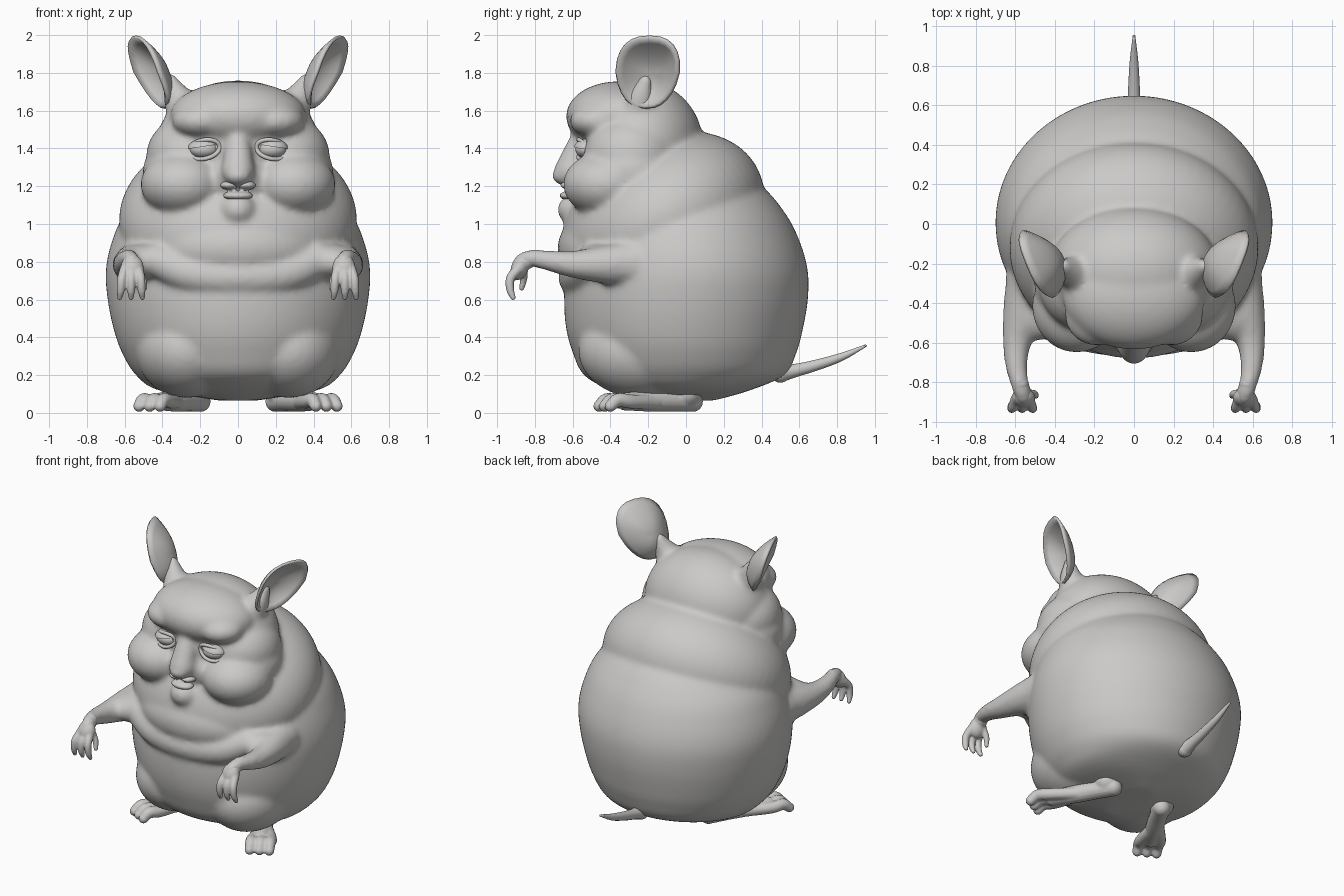
import bpy, bmesh, math
from mathutils import Vector, Matrix, Euler

cube = bpy.data.objects.get("Cube")
if cube:
    bpy.data.objects.remove(cube, do_unlink=True)

grey = bpy.data.materials.new("warm_grey")
grey.use_nodes = True
COLOUR = (0.6, 0.59, 0.58, 1)
grey.diffuse_color = COLOUR
for node in grey.node_tree.nodes:
    if node.type == 'BSDF_PRINCIPLED':
        node.inputs["Base Color"].default_value = COLOUR

SIDES = ((1, "left"), (-1, "right"))


def ball(bm, centre, radii, tilt=0):
    """Ellipsoid, optionally tilted about the x axis (degrees)."""
    m = Matrix.LocRotScale(Vector(centre), Euler((math.radians(tilt), 0, 0)), Vector(radii))
    bmesh.ops.create_uvsphere(bm, u_segments=56, v_segments=32, radius=1, matrix=m)


def spline(points, steps=6):
    """Smooth curve through tuples of any length."""
    pts = [Vector(p) for p in points]
    pts = [pts[0] * 2 - pts[1]] + pts + [pts[-1] * 2 - pts[-2]]
    out = []
    for a, b, c, d in zip(pts, pts[1:], pts[2:], pts[3:]):
        for k in range(steps):
            t = k / steps
            out.append((b * 2 + (c - a) * t + (a * 2 - b * 5 + c * 4 - d) * t ** 2
                        + (b * 3 - a - c * 3 + d) * t ** 3) / 2)
    return out + [pts[-2]]


def skin(bm, rings):
    """Join rings of points into a closed surface."""
    rows = [[bm.verts.new(p) for p in ring] for ring in rings]
    n = len(rows[0])
    for a, b in zip(rows, rows[1:]):
        for i in range(n):
            j = (i + 1) % n
            bm.faces.new((a[i], a[j], b[j], b[i]))
    bm.faces.new(rows[0][::-1])
    bm.faces.new(rows[-1])


def tube(bm, points, ref=(1, 0, 0), sides=14):
    """Rounded tapering limb through (x, y, z, radius) points."""
    path = spline(points)
    rings = []
    for i, p in enumerate(path):
        tangent = (path[min(i + 1, len(path) - 1)] - path[max(i - 1, 0)]).to_3d().normalized()
        u = Vector(ref)
        u = (u - tangent * u.dot(tangent)).normalized()
        v = tangent.cross(u)
        rings.append([p.to_3d() + (u * math.cos(a) + v * math.sin(a)) * p[3]
                      for a in (math.tau * k / sides for k in range(sides))])
    skin(bm, rings)
    for p in (path[0], path[-1]):
        ball(bm, p.to_3d(), (p[3],) * 3)


def finish(name, bm, voxel=0, smooth=3):
    """Make the object; a voxel size fuses its pieces into one soft skin."""
    bmesh.ops.recalc_face_normals(bm, faces=bm.faces)
    for f in bm.faces:
        f.smooth = True
    mesh = bpy.data.meshes.new(name)
    bm.to_mesh(mesh)
    bm.free()
    mesh.materials.append(grey)
    ob = bpy.data.objects.new(name, mesh)
    bpy.context.scene.collection.objects.link(ob)
    if voxel:
        fuse = ob.modifiers.new("fuse", 'REMESH')
        fuse.mode = 'VOXEL'
        fuse.voxel_size = voxel
        fuse.use_smooth_shade = True
        soften = ob.modifiers.new("soften", 'SMOOTH')
        soften.factor = 0.5
        soften.iterations = smooth
    return ob


# Body: belly profile as (height, front, back, half width)
body = bmesh.new()
belly = [(.065, -.25, .15, .1), (.12, -.4, .34, .42), (.2, -.54, .52, .54), (.32, -.6, .585, .615),
         (.45, -.635, .62, .66), (.6, -.645, .645, .69), (.75, -.63, .645, .7),
         (.9, -.6, .605, .67), (1.05, -.54, .53, .6), (1.2, -.4, .4, .44), (1.3, -.2, .2, .2)]
skin(body, [[(w * math.cos(a), (f + b) / 2 + (b - f) / 2 * math.sin(a), z)
             for a in (math.tau * k / 96 for k in range(96))]
            for z, f, b, w in spline(belly, 6)])

# Rolls of the neck and chest, then the head
ball(body, (0, -.12, 1.02), (.63, .57, .43), 31)
ball(body, (0, -.35, .87), (.47, .33, .24))
tube(body, [(-.43, -.49, .81, .09), (-.25, -.545, .735, .1), (0, -.57, .715, .105),
            (.25, -.545, .735, .1), (.43, -.49, .81, .09)], ref=(0, 1, 0), sides=24)
ball(body, (0, -.24, 1.42), (.43, .33, .34))
ball(body, (0, -.36, 1.57), (.36, .275, .185))

# Muzzle, nose and chin
ball(body, (0, -.49, 1.24), (.17, .14, .13))
tube(body, [(0, -.54, 1.5, .05), (0, -.575, 1.38, .075), (0, -.61, 1.28, .088)])
ball(body, (0, -.65, 1.255), (.07, .06, .05))
ball(body, (0, -.57, 1.075), (.1, .11, .09))

for s, side in SIDES:
    # Cheeks, jowls, temples, brows, thighs, ear roots and arms
    ball(body, (s * .29, -.415, 1.21), (.225, .235, .175))
    ball(body, (s * .27, -.29, 1.27), (.235, .25, .2))
    ball(body, (s * .25, -.29, 1.36), (.235, .25, .215))
    ball(body, (s * .19, -.46, 1.545), (.16, .155, .095))
    ball(body, (s * .27, -.24, .33), (.27, .33, .25))
    tube(body, [(s * .26, -.26, 1.58, .12), (s * .32, -.24, 1.67, .08), (s * .355, -.215, 1.755, .04)])
    ball(body, (s * .49, -.45, .8), (.14, .14, .095))
    tube(body, [(s * .52, -.28, .79, .13), (s * .565, -.45, .785, .1), (s * .592, -.6, .787, .073),
                (s * .595, -.72, .805, .056), (s * .575, -.82, .82, .046), (s * .56, -.87, .8, .045)])
finish("body", body, .016, 10)

# Lips
lips = bmesh.new()
ball(lips, (0, -.615, 1.15), (.08, .055, .025))
for s, side in SIDES:
    ball(lips, (s * .045, -.605, 1.205), (.05, .06, .024))
finish("lips", lips, .008)

for s, side in SIDES:
    # Eyeball, drooping upper lid and rim
    eye = bmesh.new()
    ball(eye, (s * .18, -.525, 1.395), (.075, .06, .048))
    finish(side + "_eyeball", eye)

    lid = bmesh.new()
    ball(lid, (s * .18, -.525, 1.397), (.084, .069, .056))
    bmesh.ops.bisect_plane(lid, geom=lid.verts[:] + lid.edges[:] + lid.faces[:],
                           plane_co=(s * .18, 0, 1.41), plane_no=(s * .15, 0, 1), clear_inner=True)
    finish(side + "_upper_eyelid", lid)

    rim = bmesh.new()
    loop = []
    for k in range(17):
        c, d = math.cos(math.tau * k / 16), math.sin(math.tau * k / 16)
        loop.append((s * (.18 + .083 * c), -.565 + .03 * c * c + .02 * c,
                     1.395 + .05 * d - .012 * c, .012))
    tube(rim, loop, ref=(0, 1, 0), sides=10)
    finish(side + "_eye_rim", rim)

    # Deep cupped ear opening outwards and slightly forwards
    ear = bmesh.new()
    across, up = Vector((s * .065, .165, 0)), Vector((s * .06, .01, .188))
    hollow = Vector((s * -.105, .035, -.005))
    centre, n, rows = Vector((s * .485, -.205, 1.803)), 24, []
    tip = ear.verts.new(centre + hollow)
    for k in range(1, 8):
        r = k / 7
        rows.append([])
        for i in range(n):
            c, d = math.cos(math.tau * i / n), math.sin(math.tau * i / n)
            c, d = (math.copysign(abs(v) ** .8, v) for v in (c, d))
            width = 1 - .2 * max(0, -d)
            low = Vector((s * -.03, 0, 0)) * max(0, -d) * r
            rows[-1].append(ear.verts.new(centre + across * width * r * c + up * r * d
                                          + hollow * (1 - r * r) + low))
    for i in range(n):
        j = (i + 1) % n
        ear.faces.new((tip, rows[0][i], rows[0][j]))
        for a, b in zip(rows, rows[1:]):
            ear.faces.new((a[i], b[i], b[j], a[j]))
    shell = finish(side + "_ear", ear).modifiers.new("thickness", 'SOLIDIFY')
    shell.thickness = .018
    shell.offset = 0

    # Hand with drooping fingers and a thumb
    hand = bmesh.new()
    ball(hand, (s * .56, -.88, .77), (.06, .045, .07), -20)
    tube(hand, [(s * .575, -.81, .82, .043), (s * .56, -.87, .79, .045)])
    for dx in (-.045, .005, .055):
        x = .56 + dx
        tube(hand, [(s * (.56 + dx * .7), -.89, .76, .028), (s * x, -.93, .71, .024),
                    (s * (x + dx * .1), -.93, .65, .021), (s * (x + dx * .2), -.915, .61, .014)])
    tube(hand, [(s * .53, -.86, .76, .024), (s * .505, -.86, .71, .02), (s * .495, -.87, .66, .014)])
    finish(side + "_hand", hand, .007)

    # Foot turned outwards with three plump toes
    foot = bmesh.new()
    ball(foot, (s * .23, .0, .1), (.075, .08, .07))
    tube(foot, [(s * .2, .035, .06, .055), (s * .26, -.07, .065, .058),
                (s * .33, -.19, .064, .058), (s * .41, -.32, .06, .048)])
    for k in (-1, 0, 1):
        x, y = .41 + .05 * k, -.32 + .03 * k
        tube(foot, [(s * (.33 + .015 * k), -.17, .055, .04), (s * x, y, .06, .038),
                    (s * (x + .037 + .003 * k), y - .07, .068, .037),
                    (s * (x + .058 + .006 * k), y - .11, .036, .031)])
    finish(side + "_foot", foot, .009)

# Tail
tail = bmesh.new()
tube(tail, [(0, .5, .21, .05), (0, .58, .225, .036), (0, .68, .25, .03),
            (0, .82, .295, .022), (0, .95, .355, .007)])
finish("tail", tail)
